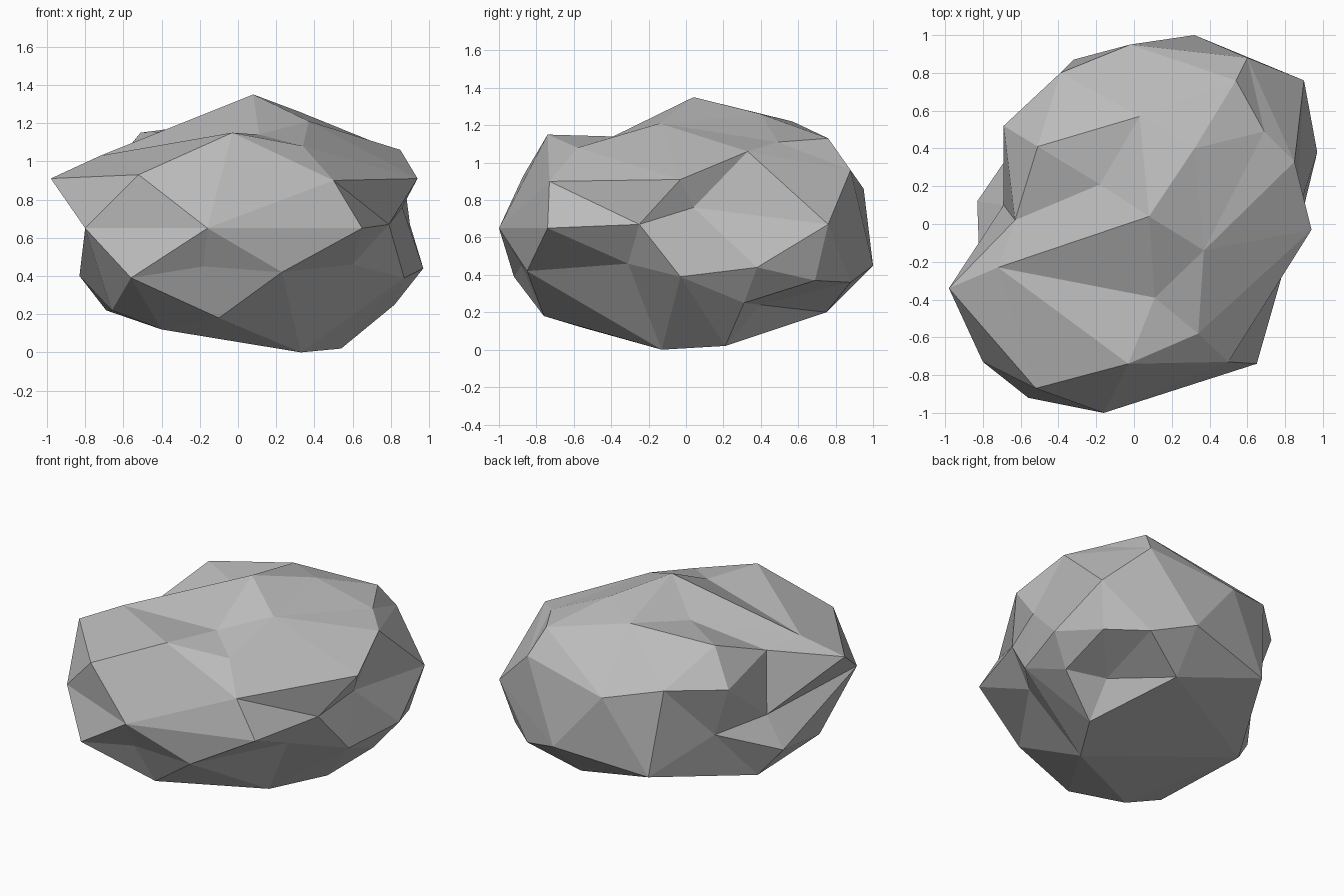
import bpy
import bmesh
from mathutils import Vector

default_cube = bpy.data.objects.get("Cube")
if default_cube:
    bpy.data.objects.remove(default_cube, do_unlink=True)


def make_material(name, colour):
    material = bpy.data.materials.new(name)
    material.use_nodes = True
    material.diffuse_color = colour
    shader = material.node_tree.nodes["Principled BSDF"]
    shader.inputs["Base Color"].default_value = colour
    shader.inputs["Roughness"].default_value = 0.9
    return material


# Chipped corners of the boulder, from the crown down to the foot
CORNERS = [
    # crown
    (.08, .04, 1.35), (.37, -.14, 1.21), (.32, .4, 1.26), (.03, .57, 1.22),
    (-.18, .21, 1.16), (-.03, -.74, 1.15), (.11, -.39, 1.14), (.34, -.58, 1.08),
    (-.51, .41, 1.15), (.69, .49, 1.11), (.54, .76, 1.13),
    # shoulder
    (-.72, -.23, 1.03), (-.98, -.34, .91), (-.63, .02, 1), (.94, -.03, .91),
    (.85, .33, 1.06), (.6, .88, .96), (-.02, .95, .86), (-.39, .8, .95),
    (-.69, .52, .93), (-.52, -.87, .93), (.5, -.73, .9),
    # waist
    (-.8, -.73, .65), (-.16, -1, .65), (.65, -.74, .65), (.79, -.25, .67),
    (.86, .04, .76), (.9, .76, .67), (-.69, .1, .6), (-.57, .5, .58),
    # undercut
    (.97, .38, .44), (.32, 1, .45), (-.56, -.92, .39), (-.18, -.88, .45),
    (.23, -.85, .42), (.6, -.31, .46), (.87, -.03, .39), (-.83, .12, .4),
    (-.32, .87, .36), (.6, .88, .36), (.83, .69, .37),
    # foot
    (-.1, -.76, .18), (.82, .31, .25), (.56, .4, .24), (-.69, .2, .22),
    (-.66, -.52, .22), (-.4, -.56, .12), (.33, -.13, 0), (.54, .21, .02),
    (.28, .75, .2),
]


def wrap_skin(bm, corners, centre, radii):
    """Join the corners on a round ball, then move them out to the rock shape."""
    shape = {}
    for corner in corners:
        offset = Vector(corner) - centre
        ball = Vector(o / r for o, r in zip(offset, radii)).normalized()
        shape[bm.verts.new(ball)] = Vector(corner)
    bmesh.ops.convex_hull(bm, input=list(bm.verts))
    for vert, place in shape.items():
        if vert.is_valid:
            vert.co = place
    bmesh.ops.triangulate(bm, faces=list(bm.faces))
    bmesh.ops.recalc_face_normals(bm, faces=list(bm.faces))


# Boulder: one closed, flat-shaded skin
bm = bmesh.new()
wrap_skin(bm, CORNERS, Vector((0, 0, .63)), (1, 1, .65))
mesh = bpy.data.meshes.new("boulder")
bm.to_mesh(mesh)
bm.free()
mesh.materials.append(make_material("stone grey", (.5, .5, .5, 1)))
for face in mesh.polygons:
    face.use_smooth = False
boulder = bpy.data.objects.new("boulder", mesh)
bpy.context.collection.objects.link(boulder)
